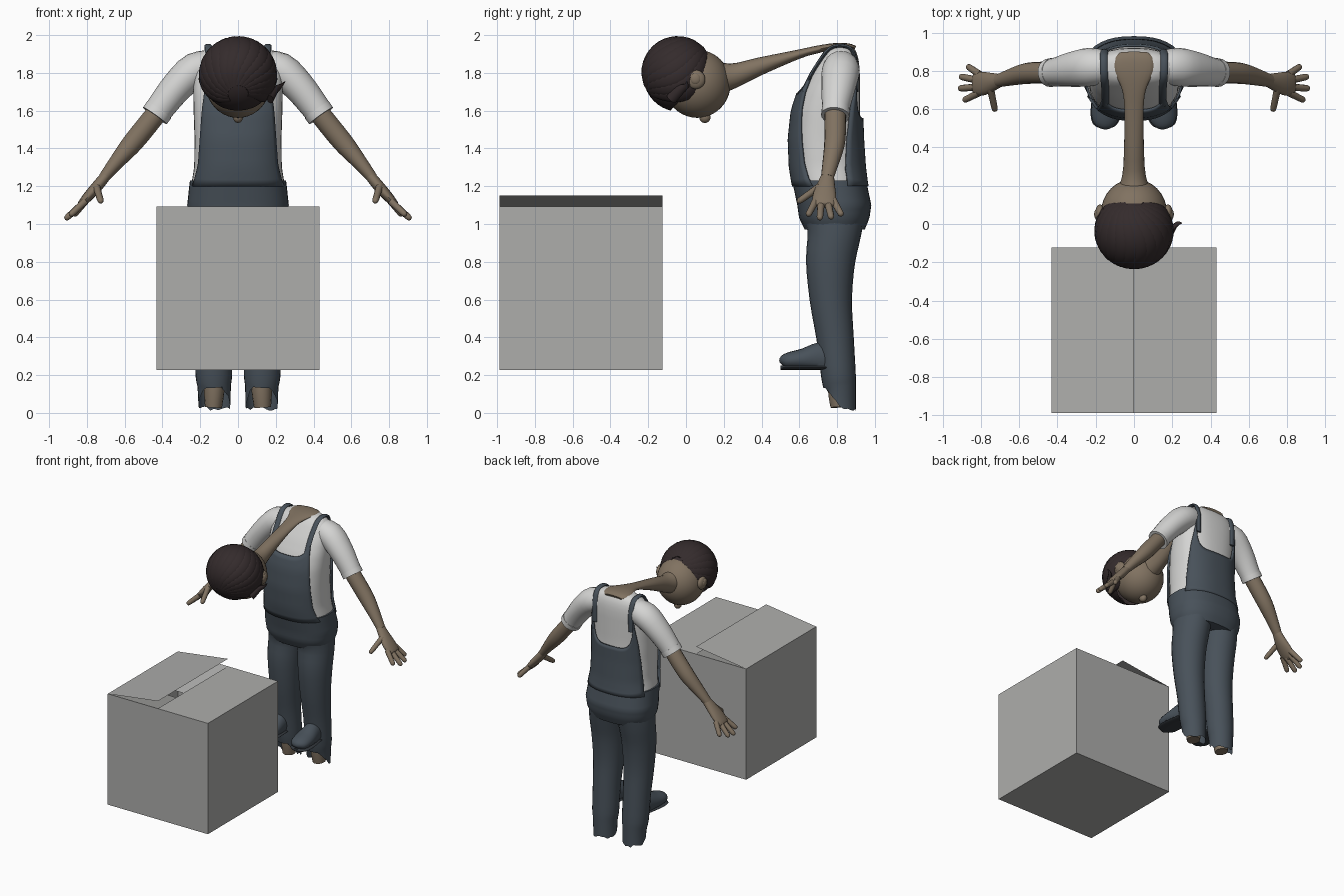
import bpy, bmesh, math, random
from mathutils import Vector

random.seed(4)
if "Cube" in bpy.data.objects:
    bpy.data.objects.remove(bpy.data.objects["Cube"])


def material(name, *rgb):
    m = bpy.data.materials.new(name)
    m.use_nodes = True
    m.diffuse_color = (*rgb, 1)
    m.node_tree.nodes["Principled BSDF"].inputs["Base Color"].default_value = (*rgb, 1)
    return m


SHIRT = material("pale shirt", 0.66, 0.66, 0.65)
DENIM = material("dark denim", 0.065, 0.083, 0.102)
SKIN = material("brown skin", 0.22, 0.17, 0.12)
HAIR = material("dark hair", 0.034, 0.024, 0.025)
CARD = material("grey cardboard", 0.42, 0.42, 0.41)
SOLE = material("dark sole", 0.035, 0.042, 0.05)


def finish(name, bm, mat, smooth=True):
    bmesh.ops.recalc_face_normals(bm, faces=bm.faces)
    mesh = bpy.data.meshes.new(name)
    bm.to_mesh(mesh)
    bm.free()
    mesh.materials.append(mat)
    obj = bpy.data.objects.new(name, mesh)
    bpy.context.collection.objects.link(obj)
    if smooth:
        bpy.ops.object.select_all(action="DESELECT")
        obj.select_set(True)
        bpy.context.view_layer.objects.active = obj
        bpy.ops.object.shade_smooth_by_angle(angle=math.radians(50))
    return obj


def loft(name, rings, mat, caps=True, closed=True):
    bm = bmesh.new()
    rows = [[bm.verts.new(p) for p in ring] for ring in rings]
    n = len(rows[0])
    for a, b in zip(rows, rows[1:]):
        for i in range(n if closed else n - 1):
            j = (i + 1) % n
            bm.faces.new((a[i], a[j], b[j], b[i]))
    if caps and closed:
        bm.faces.new(rows[0])
        bm.faces.new(rows[-1])
    return finish(name, bm, mat)


def spline(pts, steps):
    out = []
    for i in range(len(pts) - 1):
        p0, p1, p2, p3 = (pts[max(0, min(len(pts) - 1, i + k))] for k in (-1, 0, 1, 2))
        for s in range(steps):
            t = s / steps
            out.append([b + t * ((c - a) + t * ((2 * a - 5 * b + 4 * c - d) + t * (3 * (b - c) + d - a))) / 2
                        for a, b, c, d in zip(p0, p1, p2, p3)])
            out[-1][1:1] = []
    return out + [list(pts[-1])]


def tube_rings(pts, ref, side=1, sides=16, steps=3):
    """Points are x, y, z, wide radius, thin radius; ref gives the thin direction."""
    rows = spline(pts, steps)
    centres = [Vector((r[0] * side, r[1], r[2])) for r in rows]
    rings = []
    for i, (c, r) in enumerate(zip(centres, rows)):
        t = (centres[min(i + 1, len(rows) - 1)] - centres[max(i - 1, 0)]).normalized()
        n = ref(c)
        n = (n - t * n.dot(t)).normalized()
        w = t.cross(n)
        angles = [2 * math.pi * k / sides for k in range(sides)]
        rings.append([c + w * max(r[3], .002) * math.cos(a) + n * max(r[4], .002) * math.sin(a) for a in angles])
    return rings


def ball(name, loc, radii, mat, cut=None):
    bm = bmesh.new()
    bmesh.ops.create_uvsphere(bm, u_segments=32, v_segments=20, radius=1)
    for v in bm.verts:
        v.co = Vector(loc) + Vector([a * b for a, b in zip(v.co, radii)])
    if cut:
        bmesh.ops.bisect_plane(bm, geom=bm.verts[:] + bm.edges[:] + bm.faces[:],
                               plane_co=cut[0], plane_no=cut[1], clear_outer=True)
    return finish(name, bm, mat)


def up(p):
    return Vector((0, 0, 1))


# Torso outline: height, half width, front y, back y
BODY = [(.97, .225, .64, .935), (1.03, .25, .61, .96), (1.1, .258, .6, .97), (1.22, .245, .575, .945),
        (1.3, .232, .562, .935), (1.45, .23, .556, .925), (1.6, .235, .572, .92), (1.7, .237, .605, .92),
        (1.8, .235, .655, .92), (1.87, .22, .7, .915), (1.915, .19, .73, .9), (1.945, .12, .76, .88)]
POWER = 2.4


def look(table, z):
    for a, b in zip(table, table[1:]):
        if z <= b[0]:
            t = max(0, (z - a[0]) / (b[0] - a[0]))
            return [p + (q - p) * t for p, q in zip(a, b)][1:]
    return table[-1][1:]


def body_y(x, z, sign, grow):
    rx, front, back = look(BODY, z)
    k = max(0, 1 - (abs(x) / (rx + grow)) ** POWER) ** (1 / POWER)
    return (front + back) / 2 + sign * k * ((back - front) / 2 + grow)


def shell(name, z0, z1, grow, mat, rows=20, cols=40):
    rings = []
    for i in range(rows + 1):
        z = z0 + (z1 - z0) * i / rows
        rx, front, back = look(BODY, z)
        ring = []
        for k in range(cols):
            c, s = math.cos(2 * math.pi * k / cols), math.sin(2 * math.pi * k / cols)
            ring.append((math.copysign(abs(c) ** (2 / POWER), c) * (rx + grow),
                         (front + back) / 2 + math.copysign(abs(s) ** (2 / POWER), s) * ((back - front) / 2 + grow), z))
        rings.append(ring)
    return loft(name, rings, mat)


def bib(name, sign, widths, low, rise, power):
    rings = []
    for i in range(15):
        ring = []
        for k in range(25):
            u = k / 12 - 1
            z = 1.2 + (low + rise * abs(u) ** power - 1.2) * i / 14
            x = u * look(widths, z)[0]
            ring.append((x, body_y(x, z, sign, .011), z))
        rings.append(ring)
    mod = loft(name, rings, DENIM, closed=False).modifiers.new("thickness", "SOLIDIFY")
    mod.thickness, mod.offset = .014, 0


shell("shirt_body", 1.1, 1.945, 0, SHIRT, 28)
shell("overall_hips", .97, 1.23, .011, DENIM, 12)
bib("front_bib", -1, [(1.2, .24), (1.25, .222), (1.32, .207), (1.6, .188), (1.78, .165)], 1.69, .09, 4)
bib("back_bib", 1, [(1.2, .24), (1.25, .23), (1.32, .222), (1.6, .2), (1.82, .17)], 1.56, .25, 6)

# Hips to feet, arms and straps, once per side
for label, side in (("left", 1), ("right", -1)):
    leg = [(.115, .785, 1.06, .13, .17), (.125, .785, .95, .128, .142), (.13, .765, .8, .122, .13),
           (.13, .767, .6, .11, .112), (.13, .789, .4, .1, .099), (.128, .807, .2, .097, .092), (.125, .815, .13, .085, .085)]
    rings = tube_rings(leg, lambda p: Vector((0, 1, 0)), side, 24)
    for v in rings[-1]:
        v.z = .01 + .14 * max(0, (.9 - v.y) / .17) ** 3 + random.uniform(0, .025)
    loft(label + "_trouser_leg", rings, DENIM, caps=False)
    ankle = [(.12, .8, .35, .05, .05), (.125, .81, .14, .055, .06), (.13, .815, .03, .045, .05)]
    loft(label + "_ankle", tube_rings(ankle, lambda p: Vector((0, 1, 0)), side), SKIN)

    shoe = [(.14, .78, .29, .055, .085), (.143, .7, .29, .065, .082), (.147, .62, .283, .074, .058),
            (.15, .55, .277, .07, .045), (.15, .515, .268, .048, .034), (.15, .503, .26, .015, .012)]
    rings = tube_rings(shoe, up, side, 20)
    for v in sum(rings, []):
        v.z = max(v.z, .24)
    loft(label + "_shoe", rings, DENIM)
    sole = [(p[0], p[1] - .004, .24, p[3] + .004, .012) for p in shoe]
    loft(label + "_shoe_sole", tube_rings(sole, up, side, 20), SOLE)

    def outward(p, side=side):
        return Vector((.7 * side, 0, .7))

    sleeve = [(.12, .82, 1.835, .08, .085), (.225, .82, 1.815, .1, .093), (.32, .808, 1.73, .092, .085),
              (.4, .795, 1.63, .076, .077), (.435, .79, 1.58, .072, .074)]
    loft(label + "_sleeve", tube_rings(sleeve, outward, side, 20), SHIRT)
    cuff = [(.418, .793, 1.604, .075, .078), (.44, .79, 1.573, .075, .077)]
    loft(label + "_sleeve_cuff", tube_rings(cuff, outward, side, 20), SHIRT)
    arm = [(.42, .79, 1.6, .058, .055), (.5, .79, 1.5, .057, .056), (.57, .785, 1.415, .054, .053),
           (.65, .765, 1.32, .043, .039), (.71, .748, 1.245, .034, .029)]
    loft(label + "_forearm", tube_rings(arm, outward, side), SKIN)
    palm = [(.7, .75, 1.255, .034, .028), (.745, .74, 1.2, .05, .03), (.79, .733, 1.15, .062, .027),
            (.83, .733, 1.105, .058, .02), (.838, .733, 1.097, .045, .01)]
    loft(label + "_palm", tube_rings(palm, outward, side), SKIN)
    digits = [("index", (.81, .685, 1.12), (.89, .645, 1.045)), ("middle", (.82, .715, 1.11), (.915, .708, 1.025)),
              ("ring", (.82, .752, 1.11), (.91, .77, 1.03)), ("little", (.805, .78, 1.125), (.87, .825, 1.045)),
              ("thumb", (.75, .71, 1.2), (.725, .59, 1.115))]
    for finger, a, b in digits:
        a, b = Vector(a), Vector(b)
        path = [(*a.lerp(b, t), r, r) for t, r in ((0, .02), (.5, .018), (.85, .017), (.97, .012), (1.01, .003))]
        loft(label + "_" + finger + "_finger", tube_rings(path, outward, side, 10, 2), SKIN)

    path = [(.15, body_y(.15, z, -1, .008), z, .02, .01) for z in (1.7, 1.78, 1.85)]
    path += [(.155, .76, 1.928, .02, .01), (.158, .82, 1.944, .02, .01), (.158, .875, 1.925, .02, .01)]
    path += [(.155, body_y(.155, z, 1, .008), z, .02, .01) for z in (1.85, 1.78, 1.7)]
    loft(label + "_strap", tube_rings(path, lambda p: p - Vector((p.x, .8, 1.75)), side, 8), DENIM)

    ball(label + "_ear", (.178 * side, .052, 1.765), (.025, .05, .05), SKIN)
    ball(label + "_ear_bowl", (.194 * side, .05, 1.768), (.014, .028, .03), SKIN)

# Stretched neck and lowered head
neck = [(0, .895, 1.93, .075, .012), (0, .86, 1.942, .1, .014), (0, .79, 1.942, .098, .016),
        (0, .7, 1.925, .062, .02), (0, .6, 1.9, .05, .024), (0, .4, 1.838, .052, .046),
        (0, .25, 1.785, .062, .066), (0, .14, 1.77, .1, .1)]
loft("stretched_neck", tube_rings(neck, up, 1, 20), SKIN)
ball("neck_opening", (0, .815, 1.94), (.108, .085, .014), SKIN)
ball("head", (0, .06, 1.742), (.172, .176, .18), SKIN)
ball("nose", (0, .1, 1.565), (.026, .03, .03), SKIN)

# Hair cap with swept locks
CENTRE = Vector((0, -.037, 1.79))
ball("hair_cap", CENTRE, (.19, .19, .195), HAIR, ((0, .04, 1.73), (0, .7, -.66)))
back = Vector((0, .83, .55))
crown = Vector((0, -.55, .83))
for i in range(15):
    path = []
    for k in range(9):
        t = k / 8
        theta = .25 + 2.6 * t
        phi = -2.0 + 3.9 * i / 14 + .55 * math.sin(math.pi * t) - .3
        d = back * math.cos(theta) + math.sin(theta) * (crown * math.cos(phi) + Vector((math.sin(phi), 0, 0)))
        p = CENTRE + d * .19
        swell = math.sin(math.pi * (.08 + .88 * t))
        path.append((*p, .012 + .034 * swell, .004 + .014 * swell))
    loft("hair_lock_%d" % (i + 1), tube_rings(path, lambda p: p - CENTRE, 1, 10, 2), HAIR)
tuft = [(.17, -.08, 1.66, .03, .02), (.2, -.03, 1.71, .025, .015), (.225, 0, 1.73, .015, .01), (.25, .005, 1.755, .002, .002)]
loft("hair_side_tuft", tube_rings(tuft, lambda p: Vector((1, 0, 0)), 1, 8), HAIR)

# Open carton with one lifted flap
bm = bmesh.new()
bmesh.ops.create_cube(bm, size=.864)
bmesh.ops.translate(bm, verts=bm.verts, vec=(0, -.556, .66))
bmesh.ops.delete(bm, geom=[f for f in bm.faces if f.normal.z > .5], context="FACES_ONLY")
finish("carton", bm, CARD, False)


def flap(name, corners):
    bm = bmesh.new()
    bm.faces.new([bm.verts.new(c) for c in corners])
    finish(name, bm, CARD, False)


W, NEAR, FAR, TOP = .432, -.988, -.124, 1.092
flap("left_flap", [(W, NEAR, TOP), (W, FAR, TOP), (0, FAR, TOP), (0, NEAR, TOP)])
flap("right_flap", [(-W, NEAR, TOP), (0, NEAR, 1.15), (0, FAR, 1.15), (-W, FAR, TOP)])
for label, y, inner in (("front", NEAR, -.6), ("back", FAR, -.51)):
    flap(label + "_inner_flap", [(-W, y, TOP), (W, y, TOP), (W, inner, 1.0), (-W, inner, 1.0)])
